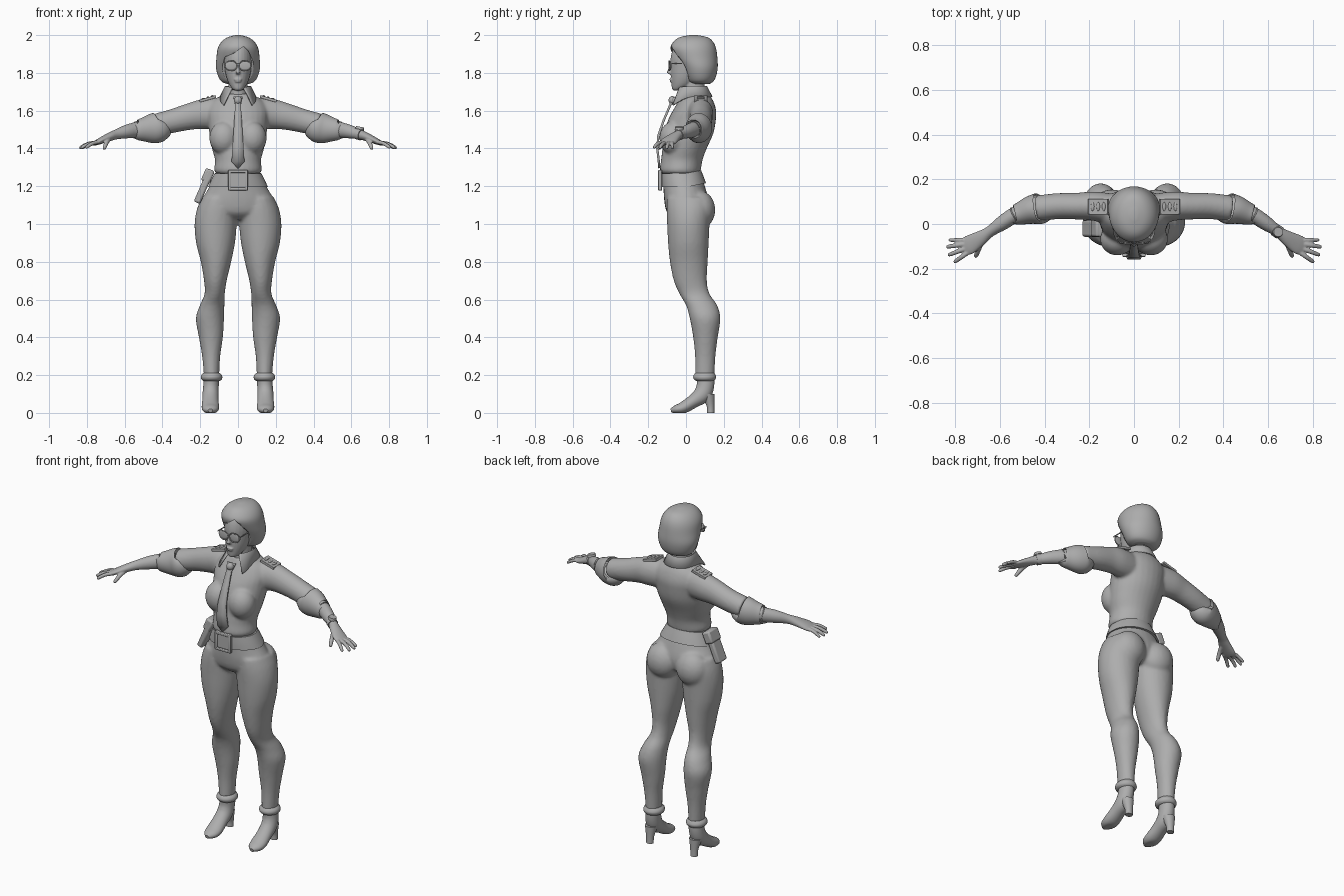
import bpy, bmesh, math
from mathutils import Vector, Matrix, Euler

if "Cube" in bpy.data.objects:
    bpy.data.objects.remove(bpy.data.objects["Cube"])

grey = bpy.data.materials.new("plain_grey")
grey.use_nodes = True
GREY = (0.42, 0.42, 0.42, 1)
grey.diffuse_color = GREY
grey.node_tree.nodes["Principled BSDF"].inputs["Base Color"].default_value = GREY


def finish(name, bm, mirror=False, voxel=0, bevel=0, solid=0, smooth=3):
    """Turn a bmesh into a finished, shaded object."""
    if mirror:
        old = list(bm.faces)
        copy = bmesh.ops.duplicate(bm, geom=bm.verts[:] + bm.edges[:] + old)["geom"]
        for v in [g for g in copy if isinstance(g, bmesh.types.BMVert)]:
            v.co.x *= -1
    bmesh.ops.recalc_face_normals(bm, faces=bm.faces)
    me = bpy.data.meshes.new(name)
    bm.to_mesh(me)
    bm.free()
    me.materials.append(grey)
    ob = bpy.data.objects.new(name, me)
    bpy.context.collection.objects.link(ob)
    if solid:
        ob.modifiers.new("thickness", "SOLIDIFY").thickness = solid
    if voxel:
        m = ob.modifiers.new("blend", "REMESH")
        m.mode, m.voxel_size, m.use_smooth_shade = "VOXEL", voxel, True
        m = ob.modifiers.new("relax", "SMOOTH")
        m.iterations, m.factor = smooth, 0.5
    if bevel:
        m = ob.modifiers.new("round", "BEVEL")
        m.width, m.segments = bevel, 2
    bpy.ops.object.select_all(action="DESELECT")
    ob.select_set(True)
    bpy.context.view_layer.objects.active = ob
    bpy.ops.object.shade_smooth_by_angle(angle=math.radians(40))
    return ob


def curve_rows(rows, steps=4):
    """Smooth in-between rows (Catmull-Rom)."""
    R = [Vector(r) for r in rows]
    out = []
    for i in range(len(R) - 1):
        a, b, c, d = R[max(i - 1, 0)], R[i], R[i + 1], R[min(i + 2, len(R) - 1)]
        for k in range(steps):
            t = k / steps
            out.append(b + (c - a) * (t / 2) + (a * 2 - b * 5 + c * 4 - d) * (t * t / 2)
                       + (b * 3 - a - c * 3 + d) * (t ** 3 / 2))
    return out + [R[-1]]


def loft(bm, rows, side=None, n=28, steps=4, caps=True):
    """Elliptical rings (x, y, z, a, b); level rings unless a side axis is given."""
    rows = curve_rows(rows, steps)
    P = [Vector(r[:3]) for r in rows]
    rings = []
    for i, r in enumerate(rows):
        u, v = Vector((1, 0, 0)), Vector((0, 1, 0))
        if side:
            t = (P[min(i + 1, len(P) - 1)] - P[max(i - 1, 0)]).normalized()
            u = Vector(side)
            u = (u - t * u.dot(t)).normalized()
            v = t.cross(u)
        rings.append([bm.verts.new(P[i] + u * r[3] * math.cos(w) + v * r[4] * math.sin(w))
                      for w in (2 * math.pi * k / n for k in range(n))])
    for A, B in zip(rings, rings[1:]):
        for k in range(n):
            bm.faces.new((A[k], A[k - 1], B[k - 1], B[k]))
    if caps:
        bm.faces.new(rings[0])
        bm.faces.new(rings[-1])


def level(rows, x=0):
    """Rows (z, front y, back y, half width) to loft rows."""
    return [(x, (f + b) / 2, z, w, (b - f) / 2) for z, f, b, w in rows]


def ball(bm, loc, size):
    m = Matrix.Translation(loc) @ Matrix.Diagonal((*size, 1))
    bmesh.ops.create_uvsphere(bm, u_segments=24, v_segments=14, radius=1, matrix=m)


def box(bm, loc, size, rot=(0, 0, 0)):
    m = Matrix.Translation(loc) @ Euler(rot).to_matrix().to_4x4() @ Matrix.Diagonal((*size, 1))
    bmesh.ops.create_cube(bm, size=1, matrix=m)


# Trousers: legs and buttocks on one side, mirrored, plus the pelvis
bm = bmesh.new()
legs = [(1.14, .19, .02, -.1, .13), (1.08, .217, .004, -.103, .135), (1, .23, .006, -.1, .125),
        (.9, .222, .016, -.095, .12), (.8, .197, .036, -.085, .115), (.7, .18, .06, -.065, .11),
        (.63, .177, .07, -.035, .125), (.57, .202, .072, 0, .165), (.5, .223, .074, .02, .182),
        (.4, .207, .08, .038, .168), (.3, .19, .094, .048, .156), (.19, .18, .1, .048, .15)]
loft(bm, [((o + i) / 2, (f + b) / 2, z, (o - i) / 2, (b - f) / 2) for z, o, i, f, b in legs])
ball(bm, (.097, .075, 1.075), (.095, .08, .1))
copy = bmesh.ops.duplicate(bm, geom=bm.verts[:] + bm.edges[:] + bm.faces[:])["geom"]
for v in [g for g in copy if isinstance(g, bmesh.types.BMVert)]:
    v.co.x *= -1
loft(bm, level([(1.28, -.125, .07, .115), (1.2, -.12, .1, .15), (1.12, -.115, .12, .195),
                (1.06, -.1, .11, .19), (1.025, -.06, .07, .08)]))
finish("trousers", bm, voxel=.01)

# Trouser cuffs
bm = bmesh.new()
loft(bm, level([(.17, .052, .148, .045), (.178, .042, .156, .054), (.19, .038, .16, .057),
                (.202, .042, .156, .053), (.212, .05, .15, .043)], .14))
finish("trouser_cuffs", bm, mirror=True)

# High-heeled shoes
bm = bmesh.new()
loft(bm, [(.14, .103, .19, .04, .047), (.143, .102, .14, .041, .046), (.145, .085, .097, .043, .046),
          (.146, .04, .062, .043, .036), (.146, -.015, .028, .046, .031),
          (.146, -.055, .018, .037, .022), (.146, -.08, .012, .012, .01)], side=(1, 0, 0))
loft(bm, level([(0, .112, .15, .021), (.04, .108, .15, .023), (.1, .075, .152, .036)], .145))
for v in bm.verts:
    v.co.z = max(v.co.z, 0)
finish("heeled_shoes", bm, mirror=True)

# Shirt: sleeves and bust mirrored, blended with the torso
bm = bmesh.new()
loft(bm, [(.09, .065, 1.585, .07, .085), (.18, .08, 1.582, .065, .08), (.25, .08, 1.57, .06, .071),
          (.34, .08, 1.547, .058, .063), (.43, .07, 1.525, .058, .06)], side=(0, 1, 0))
ball(bm, (.075, -.068, 1.455), (.077, .073, .088))
copy = bmesh.ops.duplicate(bm, geom=bm.verts[:] + bm.edges[:] + bm.faces[:])["geom"]
for v in [g for g in copy if isinstance(g, bmesh.types.BMVert)]:
    v.co.x *= -1
loft(bm, level([(1.265, -.125, .072, .112), (1.285, -.138, .078, .126), (1.34, -.132, .088, .122),
                (1.4, -.125, .11, .138), (1.48, -.115, .145, .152), (1.55, -.095, .158, .158),
                (1.6, -.07, .16, .16), (1.65, -.04, .145, .135), (1.69, -.02, .12, .07)]))
finish("shirt", bm, voxel=.009)

# Rolled sleeve cuffs
bm = bmesh.new()
loft(bm, [(.415, .078, 1.525, .055, .056), (.422, .07, 1.512, .07, .079), (.46, .063, 1.505, .064, .077),
          (.505, .048, 1.5, .052, .062), (.532, .04, 1.499, .044, .053), (.53, .042, 1.5, .034, .04)],
     side=(0, 1, 0))
finish("sleeve_cuffs", bm, mirror=True)

# Forearms, palms, fingers and thumbs
bm = bmesh.new()
loft(bm, [(.46, .065, 1.51, .04, .045), (.53, .042, 1.5, .036, .042), (.59, .004, 1.489, .033, .036),
          (.645, -.034, 1.474, .025, .026), (.685, -.062, 1.459, .033, .022),
          (.735, -.092, 1.437, .043, .016), (.76, -.105, 1.426, .037, .011)], side=(0, 1, 0))
fingers = [((.755, -.072, 1.43), (.83, -.072, 1.398), .0095),
           ((.76, -.09, 1.43), (.84, -.103, 1.399), .0105),
           ((.755, -.11, 1.43), (.833, -.14, 1.4), .0105),
           ((.74, -.125, 1.433), (.806, -.172, 1.402), .0105),
           ((.682, -.078, 1.45), (.71, -.148, 1.395), .012)]
for start, end, r in fingers:
    a, b = Vector(start), Vector(end)
    loft(bm, [(*(a.lerp(b, t) + Vector((0, 0, .008 * math.sin(math.pi * t)))), r * s, r * s)
              for t, s in ((-.15, 1), (.4, 1), (.8, .9), (.96, .7), (1, .2))], side=(0, 1, 0), n=14, steps=3)
finish("arms_and_hands", bm, mirror=True, voxel=.0042, smooth=2)

# Wristwatch on the left arm
bm = bmesh.new()
loft(bm, [(.632, -.026, 1.478, .029, .03), (.652, -.04, 1.472, .029, .03)], side=(0, 1, 0), steps=1)
m = Matrix.Translation((.645, -.036, 1.508)) @ Euler((0, .2, 0)).to_matrix().to_4x4()
bmesh.ops.create_cone(bm, cap_ends=True, segments=24, radius1=.024, radius2=.021, depth=.014, matrix=m)
finish("wristwatch", bm)

# Neck and face
bm = bmesh.new()
loft(bm, level([(1.62, -.02, .11, .055), (1.7, -.02, .1, .05), (1.8, -.01, .1, .05)]))
loft(bm, level([(1.706, -.063, -.03, .012), (1.714, -.073, -.01, .028), (1.74, -.077, .04, .047),
                (1.78, -.08, .08, .062), (1.83, -.081, .12, .072), (1.88, -.081, .14, .076),
                (1.93, -.066, .14, .07), (1.97, -.03, .11, .04)]))
loft(bm, [(0, -.076, 1.85, .006, .007), (0, -.086, 1.815, .008, .011), (0, -.09, 1.802, .013, .012),
          (0, -.078, 1.791, .008, .006)], n=16)
ball(bm, (0, -.079, 1.765), (.022, .009, .006))
ball(bm, (0, -.078, 1.755), (.018, .009, .006))
finish("head", bm, voxel=.0045, smooth=2)

# Bobbed hair with a swept face opening
bm = bmesh.new()
loft(bm, level([(1.742, .03, .125, .06), (1.755, .008, .145, .088), (1.785, -.01, .16, .106),
                (1.83, -.03, .168, .117), (1.88, -.062, .166, .114), (1.93, -.082, .159, .107),
                (1.965, -.066, .143, .087), (1.988, -.035, .115, .056), (2, .02, .06, .014)]), n=40)
hair = finish("hair", bm)
bm = bmesh.new()
outline = [(-.07, 1.7), (-.078, 1.78), (-.082, 1.84), (-.068, 1.885), (-.02, 1.905), (.03, 1.94),
           (.055, 1.915), (.08, 1.86), (.078, 1.78), (.07, 1.7)]
face = bm.faces.new([bm.verts.new((x, -.3, z)) for x, z in outline])
ext = bmesh.ops.extrude_face_region(bm, geom=[face])["geom"]
for v in [g for g in ext if isinstance(g, bmesh.types.BMVert)]:
    v.co.y = .015 - .06 * max(0, (v.co.z - 1.82) / .12)
cutter = finish("face_opening_cutter", bm)
cutter.hide_render = True
cutter.hide_set(True)
cut = hair.modifiers.new("face_opening", "BOOLEAN")
cut.operation, cut.object = "DIFFERENCE", cutter

# Glasses: rims, lenses, bridge and side arms
bm = bmesh.new()
for s in (-1, 1):
    loft(bm, [(s * (.036 + .032 * math.cos(w)), -.089 + .01 * max(0, math.cos(w)),
               1.838 + .026 * math.sin(w), .0028, .0028)
              for w in (math.pi * k / 8 for k in range(17))], side=(0, 1, 0), n=8, steps=2)
    ball(bm, (s * .036, -.085, 1.838), (.031, .004, .025))
    box(bm, (s * .073, -.035, 1.85), (.004, .1, .005))
box(bm, (0, -.09, 1.85), (.016, .005, .005))
finish("glasses", bm)

# Shirt collar with pointed front flaps
bm = bmesh.new()
rows = []
for k in range(33):
    w = math.radians(-160 + 10 * k)
    front = max(0, -math.cos(w)) ** 2
    rows.append([bm.verts.new((r * math.sin(w) + math.copysign(e, w) * front,
                               .04 + r * 1.04 * math.cos(w) - d * front, z - e * front))
                 for r, e, d, z in ((.062, 0, .005, 1.715), (.069, .006, .01, 1.73), (.096, .05, .02, 1.675))])
for A, B in zip(rows, rows[1:]):
    for j in range(2):
        bm.faces.new((A[j], A[j + 1], B[j + 1], B[j]))
finish("collar", bm, solid=.008)

# Necktie: knot and a blade that follows the chest
bm = bmesh.new()
blade = [(1.675, -.062, .024), (1.635, -.088, .015), (1.55, -.124, .02), (1.47, -.152, .025),
         (1.4, -.158, .03), (1.33, -.15, .034), (1.295, -.147, .003)]
pairs = [[bm.verts.new((s * w, y, z)) for s in (-1, 1)] for z, y, w in blade]
for A, B in zip(pairs, pairs[1:]):
    bm.faces.new((A[0], A[1], B[1], B[0]))
ball(bm, (0, -.074, 1.655), (.021, .018, .022))
finish("necktie", bm, solid=.012)

# Shoulder straps with a row of studs
bm = bmesh.new()
box(bm, (.16, .078, 1.663), (.09, .07, .014), (0, .27, 0))
for k in range(3):
    ball(bm, (.135 + .025 * k, .078, 1.677 - .007 * k), (.008, .02, .005))
finish("shoulder_straps", bm, mirror=True, bevel=.003)

# Belt, dipping at the front
bm = bmesh.new()
loft(bm, level([(1.195, -.13, .106, .159), (1.23, -.132, .094, .143), (1.268, -.133, .08, .124)]), n=40)
for v in bm.verts:
    v.co.z += max(0, v.co.y) * .2
finish("belt", bm)

# Square buckle: raised frame with a centre plate
bm = bmesh.new()
for s in (-1, 1):
    box(bm, (s * .044, -.137, 1.232), (.016, .02, .11))
    box(bm, (0, -.137, 1.232 + s * .047), (.1, .02, .016))
box(bm, (0, -.134, 1.232), (.08, .016, .08))
finish("buckle", bm, bevel=.004)

# Holster and flap on the right hip
bm = bmesh.new()
box(bm, (-.18, -.02, 1.2), (.036, .075, .19), (0, .41, 0))
box(bm, (-.16, -.012, 1.255), (.05, .09, .07), (0, .41, 0))
finish("holster", bm, bevel=.01)
